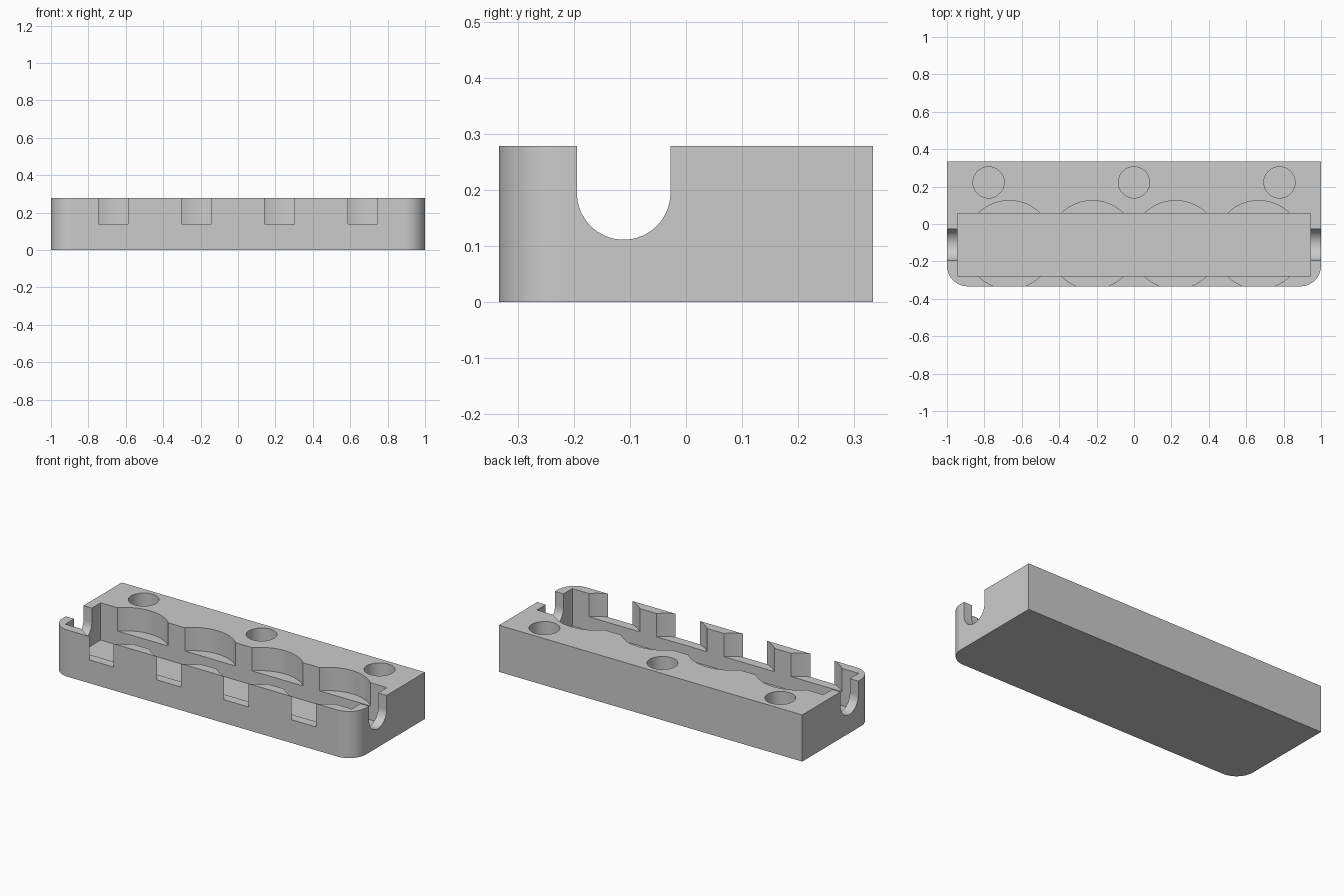
import bpy
import bmesh
from math import cos, sin, pi
from mathutils import Matrix, Vector

if "Cube" in bpy.data.objects:
    bpy.data.objects.remove(bpy.data.objects["Cube"], do_unlink=True)

MM = 1 / 36          # design unit: the block is 72 x 24 x 10
grey = bpy.data.materials.new("plain_grey")
grey.use_nodes = True
colour = (0.6, 0.6, 0.6, 1)
grey.diffuse_color = colour
grey.node_tree.nodes["Principled BSDF"].inputs["Base Color"].default_value = colour


def arc(cx, cy, r, start, end, steps):
    return [(cx + r * cos(start + (end - start) * i / steps),
             cy + r * sin(start + (end - start) * i / steps)) for i in range(steps + 1)]


def circle(cx, cy, r, steps=64):
    return arc(cx, cy, r, 0, 2 * pi, steps)[:-1]


def prism(name, outline, low, high, along_x=False):
    """Extrude an outline along z, or along x when its points are (y, z)."""
    bm = bmesh.new()
    face = bm.faces.new([bm.verts.new((a, b, low)) for a, b in outline])
    top = bmesh.ops.extrude_face_region(bm, geom=[face])["geom"]
    bmesh.ops.translate(bm, vec=Vector((0, 0, high - low)),
                        verts=[v for v in top if isinstance(v, bmesh.types.BMVert)])
    if along_x:
        bm.transform(Matrix(((0, 0, 1, 0), (1, 0, 0, 0), (0, 1, 0, 0), (0, 0, 0, 1))))
    bm.transform(Matrix.Scale(MM, 4))
    bm.normal_update()
    bmesh.ops.recalc_face_normals(bm, faces=bm.faces)
    mesh = bpy.data.meshes.new(name)
    bm.to_mesh(mesh)
    bm.free()
    mesh.materials.append(grey)
    obj = bpy.data.objects.new(name, mesh)
    bpy.context.collection.objects.link(obj)
    return obj


# Block with rounded front corners
outline = (arc(-32, -8, 4, pi, 1.5 * pi, 16) + arc(32, -8, 4, 1.5 * pi, 2 * pi, 16)
           + [(36, 12), (-36, 12)])
block = prism("holder_block", outline, 0, 10)

# Long central trough
cutters = [prism("trough_cutter", [(-34, -10), (34, -10), (34, 2), (-34, 2)], 2, 12)]

# Round-bottomed slots through both end walls
slot = arc(-4, 7, 3, pi, 2 * pi, 32) + [(-1, 12), (-7, 12)]
for low, high in ((-38, -33.5), (33.5, 38)):
    cutters.append(prism("end_slot_cutter", slot, low, high, along_x=True))

# Round bays that break through the front wall
cutters += [prism("bay_cutter", circle(x, -4, 8.5, 96), 5, 12) for x in (-24, -8, 8, 24)]

# Blind holes along the back
cutters += [prism("hole_cutter", circle(x, 8, 3, 48), 5, 12) for x in (-28, 0, 28)]

# Cut everything out of the block
bpy.context.view_layer.objects.active = block
for cutter in cutters:
    cutter.hide_render = True
    mod = block.modifiers.new("cut", 'BOOLEAN')
    mod.operation = 'DIFFERENCE'
    mod.solver = 'EXACT'
    mod.object = cutter
    bpy.ops.object.modifier_apply(modifier=mod.name)
    bpy.data.objects.remove(cutter, do_unlink=True)

# Smooth curved walls, sharp edges, flat large faces
bpy.ops.object.select_all(action='DESELECT')
block.select_set(True)
bpy.ops.object.shade_smooth_by_angle(angle=pi / 6)
normals = block.modifiers.new("flat_faces", 'WEIGHTED_NORMAL')
normals.keep_sharp = True
